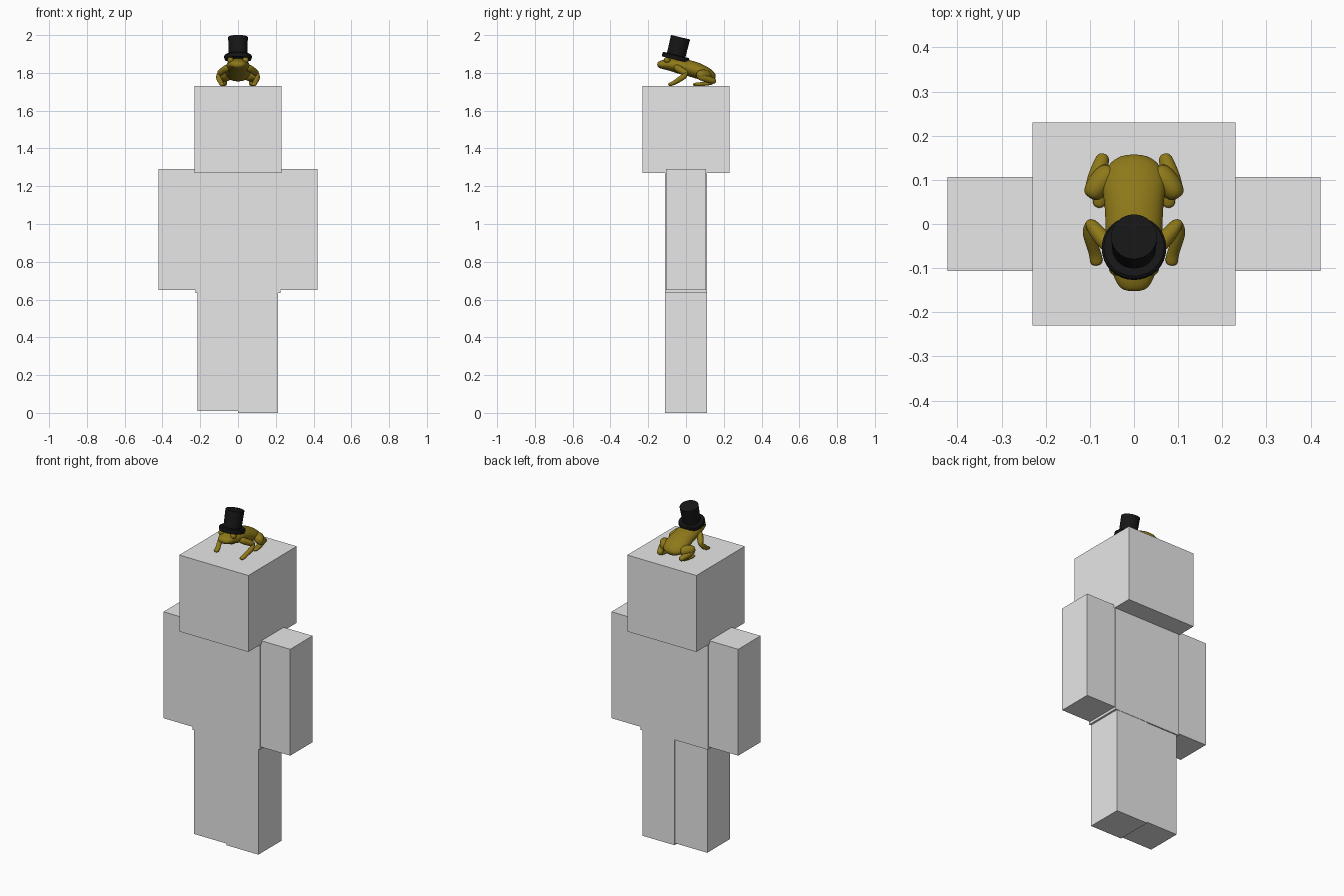
import bpy
import bmesh
from math import sin, cos, tau
from mathutils import Vector

cube = bpy.data.objects.get("Cube")
if cube:
    bpy.data.objects.remove(cube, do_unlink=True)


def material(name, rgb):
    mat = bpy.data.materials.new(name)
    mat.use_nodes = True
    mat.diffuse_color = (*rgb, 1)
    mat.node_tree.nodes["Principled BSDF"].inputs["Base Color"].default_value = (*rgb, 1)
    return mat


grey = material("light_grey", (0.8, 0.8, 0.8))
olive = material("olive_skin", (0.27, 0.19, 0.01))
black = material("hat_black", (0.008, 0.008, 0.008))


def finish(name, bm, mat, smooth=False):
    bmesh.ops.recalc_face_normals(bm, faces=bm.faces)
    for f in bm.faces:
        f.smooth = smooth
    mesh = bpy.data.meshes.new(name)
    bm.to_mesh(mesh)
    bm.free()
    mesh.materials.append(mat)
    obj = bpy.data.objects.new(name, mesh)
    bpy.context.collection.objects.link(obj)
    return obj


def box(name, low, high):
    low, high = Vector(low), Vector(high)
    bm = bmesh.new()
    bmesh.ops.create_cube(bm, size=1)
    for v in bm.verts:
        v.co = (low + high) / 2 + v.co * (high - low)
    return finish(name, bm, grey)


def tube(name, rings, sides=10):
    """Rounded limb through rings of (centre, half width, half height)."""
    bm = bmesh.new()
    centres = [Vector(r[0]) for r in rings]
    loops = []
    for i, (c, w, h) in enumerate(rings):
        along = (centres[min(i + 1, len(rings) - 1)] - centres[max(i - 1, 0)]).normalized()
        side = along.cross(Vector((0, 0, 1))).normalized()
        up = side.cross(along)
        loops.append([bm.verts.new(centres[i] + side * w * cos(tau * k / sides)
                                   + up * h * sin(tau * k / sides)) for k in range(sides)])
    for a, b in zip(loops, loops[1:]):
        for k in range(sides):
            n = (k + 1) % sides
            bm.faces.new((a[k], a[n], b[n], b[k]))
    bm.faces.new(loops[0])
    bm.faces.new(loops[-1])
    obj = finish(name, bm, olive, True)
    obj.modifiers.new("Smooth", "SUBSURF").levels = 2
    obj.modifiers["Smooth"].render_levels = 2
    return obj


# Blocky figure
box("head", (-0.23, -0.23, 1.27), (0.23, 0.23, 1.73))
box("torso", (-0.225, -0.112, 0.635), (0.225, 0.112, 1.285))
box("left_leg", (0, -0.11, 0), (0.213, 0.11, 0.64))
box("right_leg", (-0.215, -0.11, 0.01), (0, 0.105, 0.64))
for side, s in (("left", 1), ("right", -1)):
    xs = sorted((s * 0.21, s * 0.422))
    box(side + "_arm", (xs[0], -0.106, 0.65), (xs[1], 0.106, 1.29))

# Frog body from snout to rump
tube("frog_body", [
    ((0, -0.153, 1.842), 0.024, 0.012), ((0, -0.135, 1.844), 0.042, 0.022),
    ((0, -0.085, 1.846), 0.06, 0.035), ((0, -0.02, 1.833), 0.067, 0.044),
    ((0, 0.04, 1.82), 0.067, 0.044), ((0, 0.09, 1.8), 0.077, 0.042),
    ((0, 0.13, 1.783), 0.066, 0.033), ((0, 0.156, 1.77), 0.032, 0.016)], 14)

# Frog legs and eyes, one pair each
for side, s in (("left", 1), ("right", -1)):
    tube(side + "_frog_front_leg", [
        ((s * 0.045, -0.06, 1.835), 0.02, 0.02), ((s * 0.075, -0.03, 1.815), 0.02, 0.02),
        ((s * 0.105, 0.01, 1.792), 0.017, 0.018), ((s * 0.108, -0.01, 1.782), 0.017, 0.018),
        ((s * 0.092, -0.055, 1.752), 0.013, 0.013), ((s * 0.086, -0.075, 1.741), 0.016, 0.011),
        ((s * 0.084, -0.095, 1.738), 0.014, 0.009)])
    tube(side + "_frog_thigh", [
        ((s * 0.045, 0.125, 1.78), 0.028, 0.03), ((s * 0.07, 0.1, 1.787), 0.032, 0.034),
        ((s * 0.092, 0.073, 1.79), 0.027, 0.028), ((s * 0.1, 0.058, 1.79), 0.016, 0.016)])
    tube(side + "_frog_shin", [
        ((s * 0.098, 0.06, 1.785), 0.016, 0.018), ((s * 0.09, 0.095, 1.773), 0.021, 0.021),
        ((s * 0.073, 0.14, 1.758), 0.019, 0.018), ((s * 0.068, 0.16, 1.754), 0.013, 0.013)])
    tube(side + "_frog_foot", [
        ((s * 0.068, 0.153, 1.752), 0.012, 0.012), ((s * 0.072, 0.11, 1.742), 0.016, 0.011),
        ((s * 0.077, 0.065, 1.74), 0.019, 0.011), ((s * 0.08, 0.035, 1.738), 0.014, 0.008)])
    bm = bmesh.new()
    bmesh.ops.create_uvsphere(bm, u_segments=16, v_segments=10, radius=0.017)
    bmesh.ops.translate(bm, verts=bm.verts, vec=(s * 0.04, -0.1, 1.868))
    finish(side + "_frog_eye", bm, olive, True)

# Top hat, turned profile tipped backwards
bm = bmesh.new()
profile = [(0, -0.012), (0.07, -0.012), (0.073, -0.004), (0.073, 0.008),
           (0.068, 0.013), (0.05, 0.013), (0.052, 0.11), (0, 0.11)]
verts = [bm.verts.new((x, 0, z)) for x, z in profile]
edges = [bm.edges.new(pair) for pair in zip(verts, verts[1:])]
bmesh.ops.spin(bm, geom=verts + edges, cent=(0, 0, 0), axis=(0, 0, 1),
               angle=tau, steps=32, use_duplicate=False)
bmesh.ops.remove_doubles(bm, verts=bm.verts, dist=0.0005)
hat = finish("top_hat", bm, black)
hat.location = (0, -0.055, 1.882)
hat.rotation_euler.x = -0.24
bpy.ops.object.select_all(action="DESELECT")
hat.select_set(True)
bpy.context.view_layer.objects.active = hat
bpy.ops.object.shade_smooth_by_angle()
